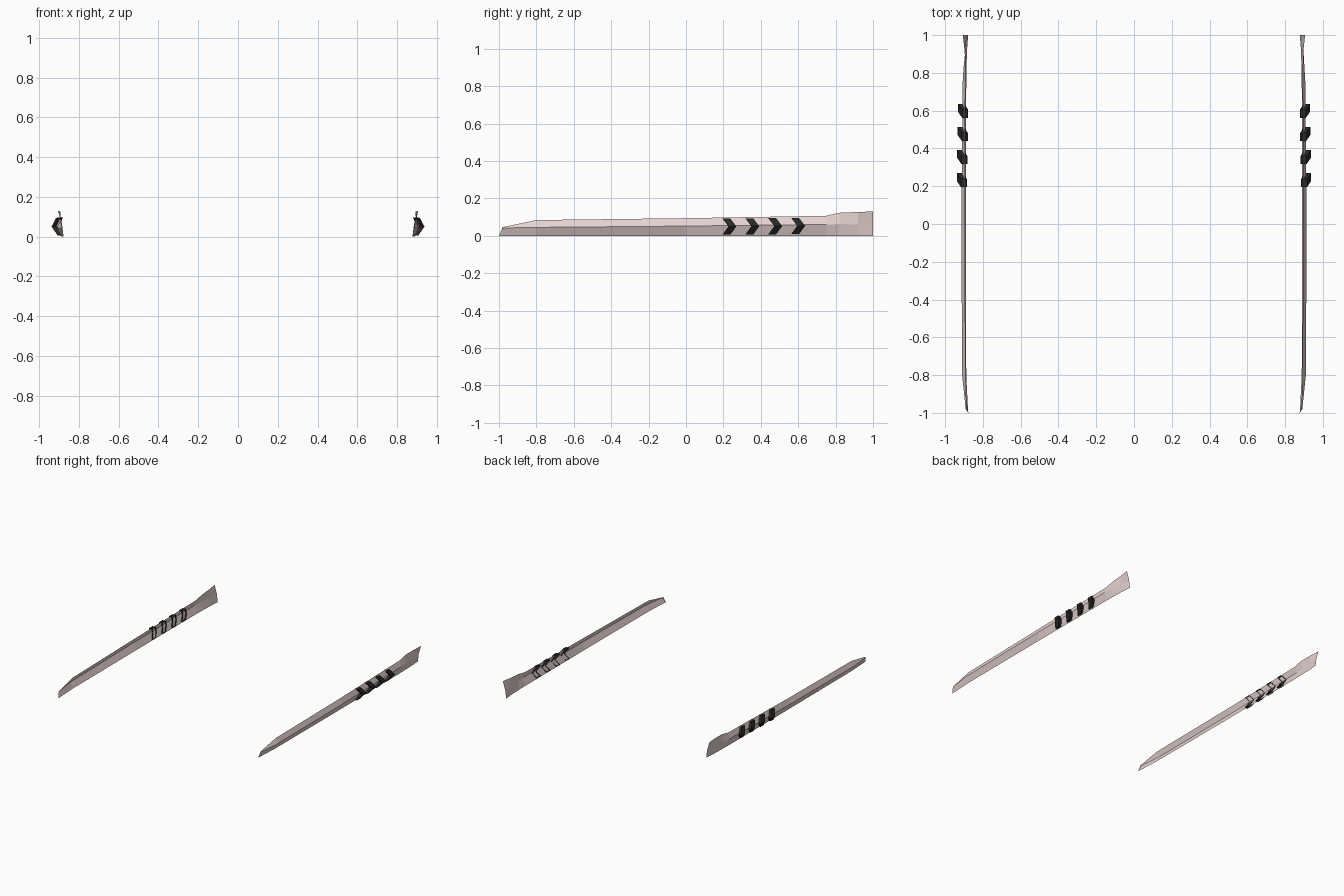
import bpy

if "Cube" in bpy.data.objects:
    bpy.data.objects.remove(bpy.data.objects["Cube"])

def material(name, rgb):
    m = bpy.data.materials.new(name)
    m.diffuse_color = (*rgb, 1)
    m.use_nodes = True
    m.node_tree.nodes["Principled BSDF"].inputs["Base Color"].default_value = m.diffuse_color
    return m

PANEL = material("dusty_pink", (0.78, 0.65, 0.64))
BLACK = material("black", (0.02, 0.02, 0.02))

def mesh_object(name, verts, faces, mat, side):
    # side = 1 for right, -1 for mirrored left
    me = bpy.data.meshes.new(name)
    if side < 0:
        faces = [f[::-1] for f in faces]
    me.from_pydata([(side * x, y, z) for x, y, z in verts], [], faces)
    me.materials.append(mat)
    ob = bpy.data.objects.new(name, me)
    bpy.context.collection.objects.link(ob)
    return ob

# Skirt stations: y, then (x, z) of bottom edge, crease and top edge
STATIONS = [
    (-0.98, (0.879, 0.0), (0.891, 0.042), (0.886, 0.046)),
    (-0.80, (0.888, 0.0), (0.910, 0.045), (0.892, 0.084)),
    (0.00, (0.890, 0.0), (0.914, 0.052), (0.896, 0.094)),
    (0.75, (0.888, 0.0), (0.907, 0.061), (0.893, 0.107)),
    (0.82, (0.887, 0.0), (0.903, 0.062), (0.892, 0.123)),
    (0.92, (0.884, 0.0), (0.893, 0.061), (0.897, 0.127)),
    (1.00, (0.878, 0.0), (0.885, 0.060), (0.906, 0.130)),
]

def skirt(side, label):
    verts = [(x, y, z) for y, *pts in STATIONS for x, z in pts]
    faces = []
    for i in range(len(STATIONS) - 1):
        for j in range(2):
            a = i * 3 + j
            faces.append((a, a + 3, a + 4, a + 1))
    # pointed front tip
    verts.append((0.877, -1.0, 0.0))
    n = len(verts) - 1
    faces += [(n, 0, 1), (n, 1, 2)]
    mesh_object(label + "_side_skirt", verts, faces, PANEL, side)

# Chevron outline rows: y offset, z, inner x, outer x
ROWS = [(0.0, 0.006, 0.884, 0.908),
        (0.032, 0.05, 0.905, 0.938),
        (0.0, 0.092, 0.887, 0.916)]

def chevron(side, label, y0, shift, lift):
    verts = []
    for dy, z, xi, xo in ROWS:
        for w in (0.0, 0.042):
            for x in (xi, xo):
                verts.append((x - shift, y0 + dy + w, z + lift))
    # row layout: inner-front, outer-front, inner-back, outer-back (open inside)
    faces = [(0, 2, 3, 1), (8, 9, 11, 10)]
    for r in (0, 4):
        faces += [(r + 1, r + 3, r + 7, r + 5),
                  (r, r + 1, r + 5, r + 4),
                  (r + 3, r + 2, r + 6, r + 7)]
    mesh_object(label, verts, faces, BLACK, side)

for side, label in ((1, "right"), (-1, "left")):
    skirt(side, label)
    for k in range(4):
        chevron(side, f"{label}_chevron_{k + 1}", 0.195 + 0.1225 * k, 0.002 * k, 0.001 * k)
